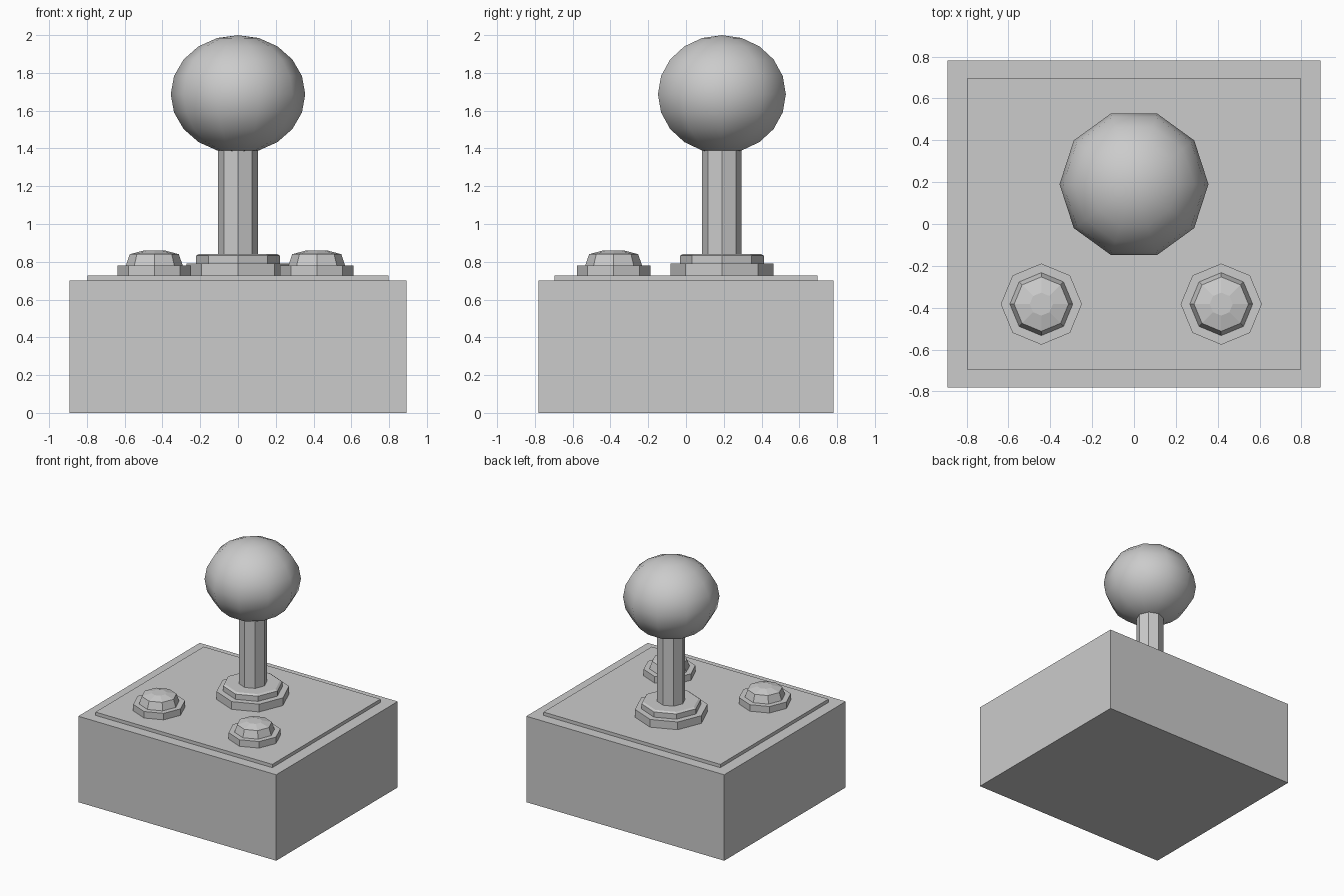
import bpy, math

if "Cube" in bpy.data.objects:
    bpy.data.objects.remove(bpy.data.objects["Cube"])


def finish(name, verts, faces, smooth=False):
    mesh = bpy.data.meshes.new(name)
    mesh.from_pydata(verts, [], faces)
    mesh.update()
    for p in mesh.polygons:
        p.use_smooth = smooth
    obj = bpy.data.objects.new(name, mesh)
    bpy.context.collection.objects.link(obj)
    return obj


def box(name, hx, hy, z0, z1):
    verts = [(x, y, z) for z in (z0, z1)
             for x, y in ((-hx, -hy), (hx, -hy), (hx, hy), (-hx, hy))]
    faces = [(3, 2, 1, 0), (4, 5, 6, 7)]
    faces += [(i, (i + 1) % 4, (i + 1) % 4 + 4, i + 4) for i in range(4)]
    return finish(name, verts, faces)


def turned(name, cx, cy, profile, sides=8, smooth=False):
    """Stack rings of (radius, z), bottom to top, and cap both ends."""
    verts = [(cx + r * math.cos(math.tau * i / sides),
              cy + r * math.sin(math.tau * i / sides), z)
             for r, z in profile for i in range(sides)]
    faces = []
    for k in range(len(profile) - 1):
        for i in range(sides):
            a, b = k * sides + i, k * sides + (i + 1) % sides
            faces.append((a, b, b + sides, a + sides))
    top = (len(profile) - 1) * sides
    # Fan each end to a centre point
    for start, z, flip in ((0, profile[0][1], True), (top, profile[-1][1], False)):
        if smooth:
            z += -0.015 if flip else 0.015
        c = len(verts)
        verts.append((cx, cy, z))
        for i in range(sides):
            a, b = start + i, start + (i + 1) % sides
            faces.append((b, a, c) if flip else (a, b, c))
    return finish(name, verts, faces, smooth)


# Housing and raised top plate
box("housing", 0.892, 0.782, 0.0, 0.70)
box("top_plate", 0.797, 0.697, 0.695, 0.727)

# Stick: stepped collar, shaft and ball grip
STICK_Y = 0.19
turned("collar_lower", 0, STICK_Y, [(0.272, 0.72), (0.272, 0.79)])
turned("collar_upper", 0, STICK_Y, [(0.222, 0.785), (0.222, 0.832), (0.205, 0.842)])
turned("stick_shaft", 0, STICK_Y, [(0.105, 0.80), (0.105, 1.45)])
ball = [(0.356 * math.cos(math.radians(a)), 1.687 + 0.313 * math.sin(math.radians(a)))
        for a in range(-72, 73, 18)]
turned("ball_grip", 0, STICK_Y, ball, sides=10, smooth=True)

# Two push buttons, each with a rim and a domed cap
for side, x in (("left", -0.443), ("right", 0.417)):
    turned("button_rim_" + side, x, -0.383, [(0.194, 0.72), (0.194, 0.78)])
    turned("button_cap_" + side, x, -0.383,
           [(0.152, 0.775), (0.13, 0.84), (0.055, 0.86)])
